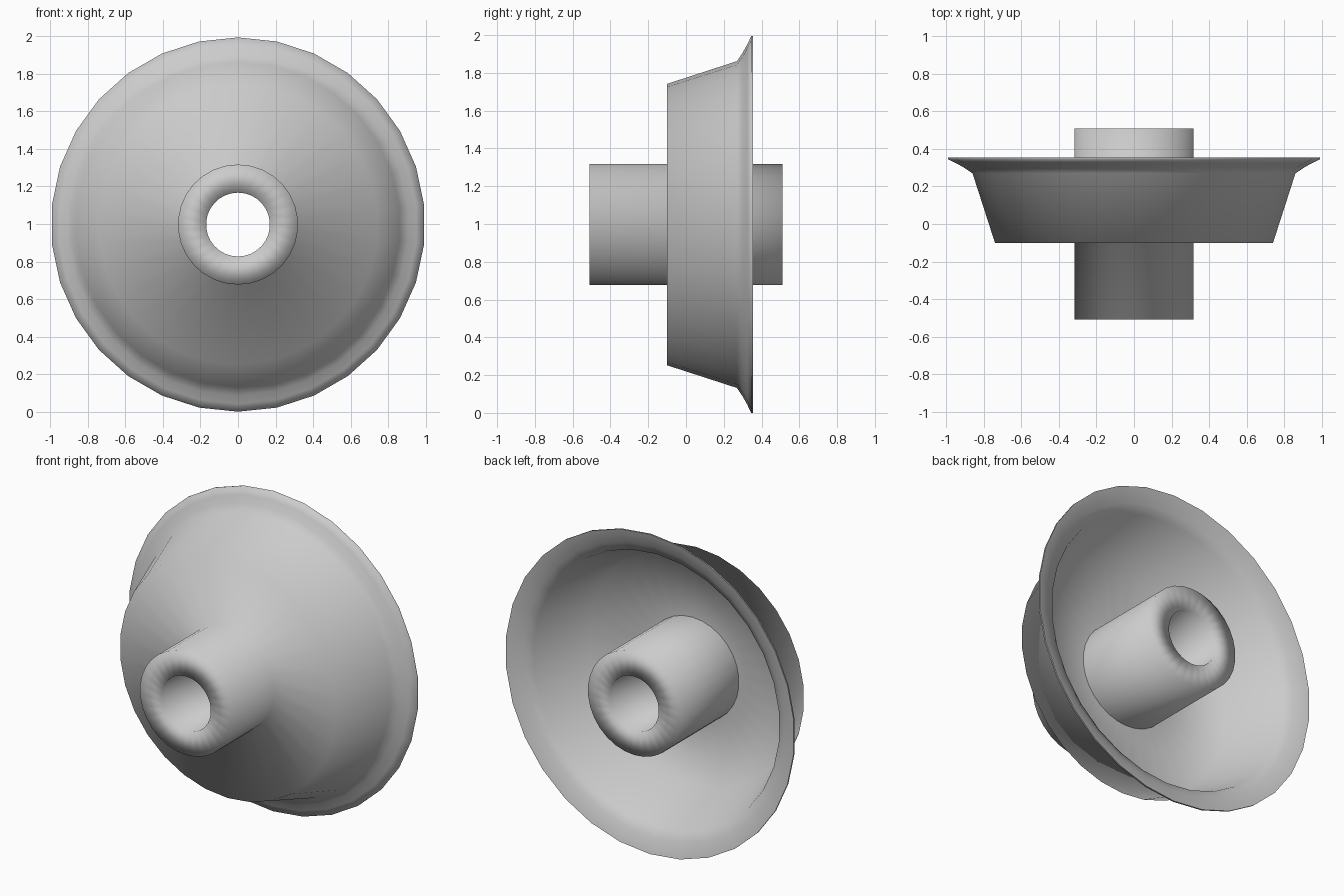
import bpy, bmesh, math

if "Cube" in bpy.data.objects:
    bpy.data.objects.remove(bpy.data.objects["Cube"])

SIDES = 30
AXLE_HEIGHT = 0.997

# One steel colour for the whole wheel
steel = bpy.data.materials.new("steel_grey")
steel.diffuse_color = (0.6, 0.6, 0.6, 1.0)
steel.use_nodes = True
steel.node_tree.nodes["Principled BSDF"].inputs["Base Color"].default_value = steel.diffuse_color

# Closed profile as (y, radius): hub, thin dish, conical tread, flared flange
PROFILE = [
    (-0.51, 0.17), (-0.51, 0.32),                   # front hub end
    (-0.10, 0.32), (-0.10, 0.745),                  # dish front
    (0.27, 0.865), (0.30, 0.91), (0.325, 0.955),    # tread and fillet
    (0.345, 0.997), (0.355, 0.997),                 # flange lip
    (0.345, 0.96), (0.32, 0.905), (0.29, 0.85),     # inside of flange
    (-0.065, 0.72), (-0.065, 0.32),                 # dish back
    (0.51, 0.32), (0.51, 0.17),                     # rear hub end
]
SHARP_RINGS = {8, 13}   # flange lip edge and rear hub root


def lathe(name, profile, sharp):
    """Revolve a closed profile around the y axis."""
    bm = bmesh.new()
    rings = []
    for y, r in profile:
        ring = []
        for i in range(SIDES):
            a = 2 * math.pi * i / SIDES
            ring.append(bm.verts.new((r * math.sin(a), y,
                                      AXLE_HEIGHT + r * math.cos(a))))
        rings.append(ring)
    for k, ring in enumerate(rings):
        nxt = rings[(k + 1) % len(rings)]
        for i in range(SIDES):
            j = (i + 1) % SIDES
            bm.faces.new((ring[i], ring[j], nxt[j], nxt[i])).smooth = True
    for k in sharp:
        for i in range(SIDES):
            bm.edges.get((rings[k][i], rings[k][(i + 1) % SIDES])).smooth = False
    bmesh.ops.recalc_face_normals(bm, faces=bm.faces[:])
    mesh = bpy.data.meshes.new(name)
    bm.to_mesh(mesh)
    bm.free()
    mesh.materials.append(steel)
    obj = bpy.data.objects.new(name, mesh)
    bpy.context.collection.objects.link(obj)
    return obj


lathe("flanged_wheel", PROFILE, SHARP_RINGS)
